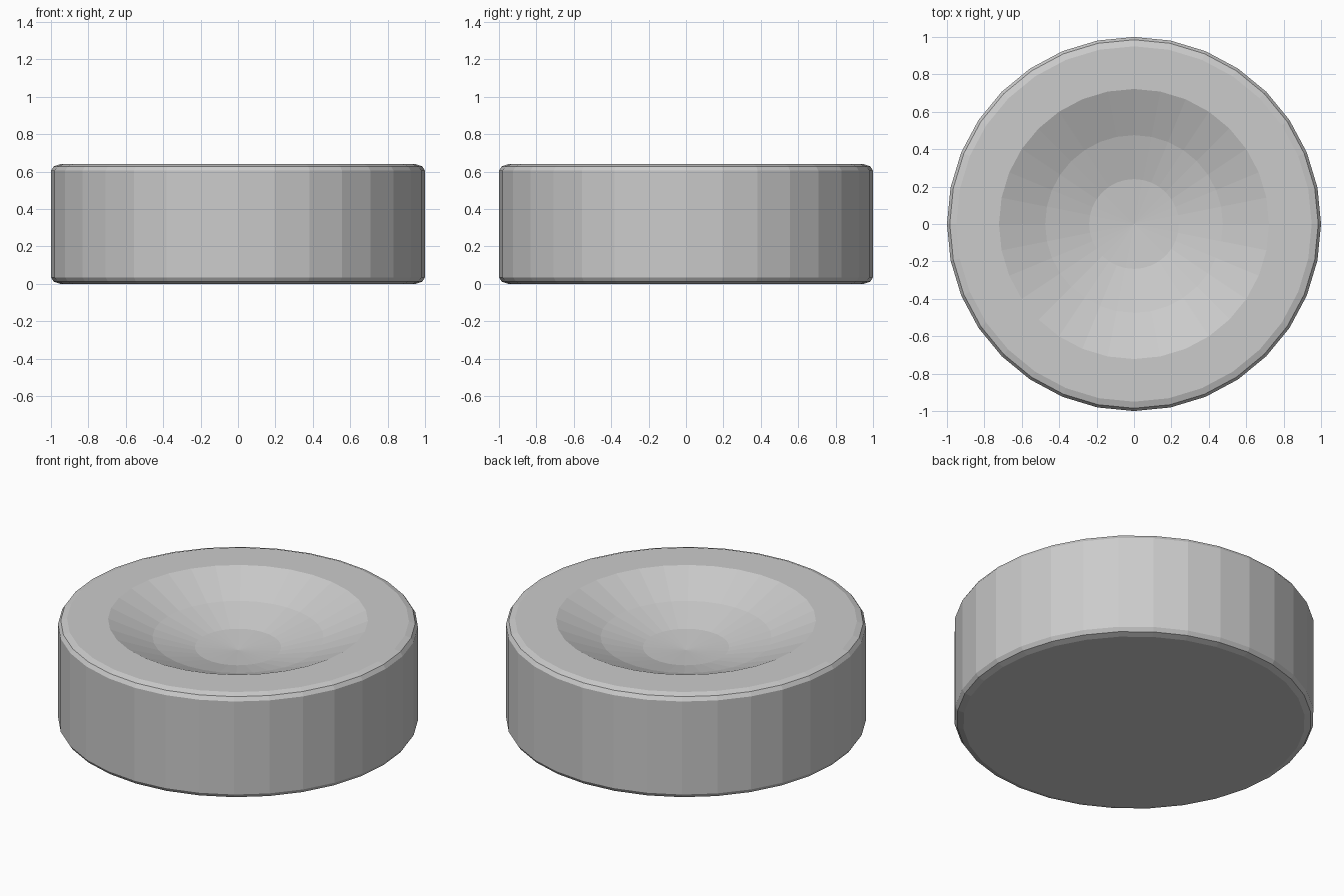
import bpy, bmesh
from math import pi, cos, sin

if "Cube" in bpy.data.objects:
    bpy.data.objects.remove(bpy.data.objects["Cube"])

SIDES = 32

# Profile (radius, height): bevelled puck body, then the shallow bowl in the top
PROFILE = [(0.95, 0.0), (0.985, 0.012), (1.0, 0.035),
           (1.0, 0.605), (0.985, 0.628), (0.95, 0.64),
           (0.722, 0.64), (0.475, 0.535), (0.24, 0.473)]
BOWL_BOTTOM = 0.455


def ring(bm, r, z):
    return [bm.verts.new((r * cos(2 * pi * i / SIDES), r * sin(2 * pi * i / SIDES), z))
            for i in range(SIDES)]


bm = bmesh.new()
rings = [ring(bm, r, z) for r, z in PROFILE]

# Body walls, rim and bowl slopes
for a, b in zip(rings, rings[1:]):
    for i in range(SIDES):
        j = (i + 1) % SIDES
        bm.faces.new((a[i], a[j], b[j], b[i]))

# Flat underside
bm.faces.new(rings[0][::-1])

# Bowl centre
centre = bm.verts.new((0, 0, BOWL_BOTTOM))
for i in range(SIDES):
    bm.faces.new((rings[-1][i], rings[-1][(i + 1) % SIDES], centre))

bmesh.ops.recalc_face_normals(bm, faces=bm.faces[:])
mesh = bpy.data.meshes.new("dished_disc")
bm.to_mesh(mesh)
bm.free()
bpy.context.collection.objects.link(bpy.data.objects.new("dished_disc", mesh))
